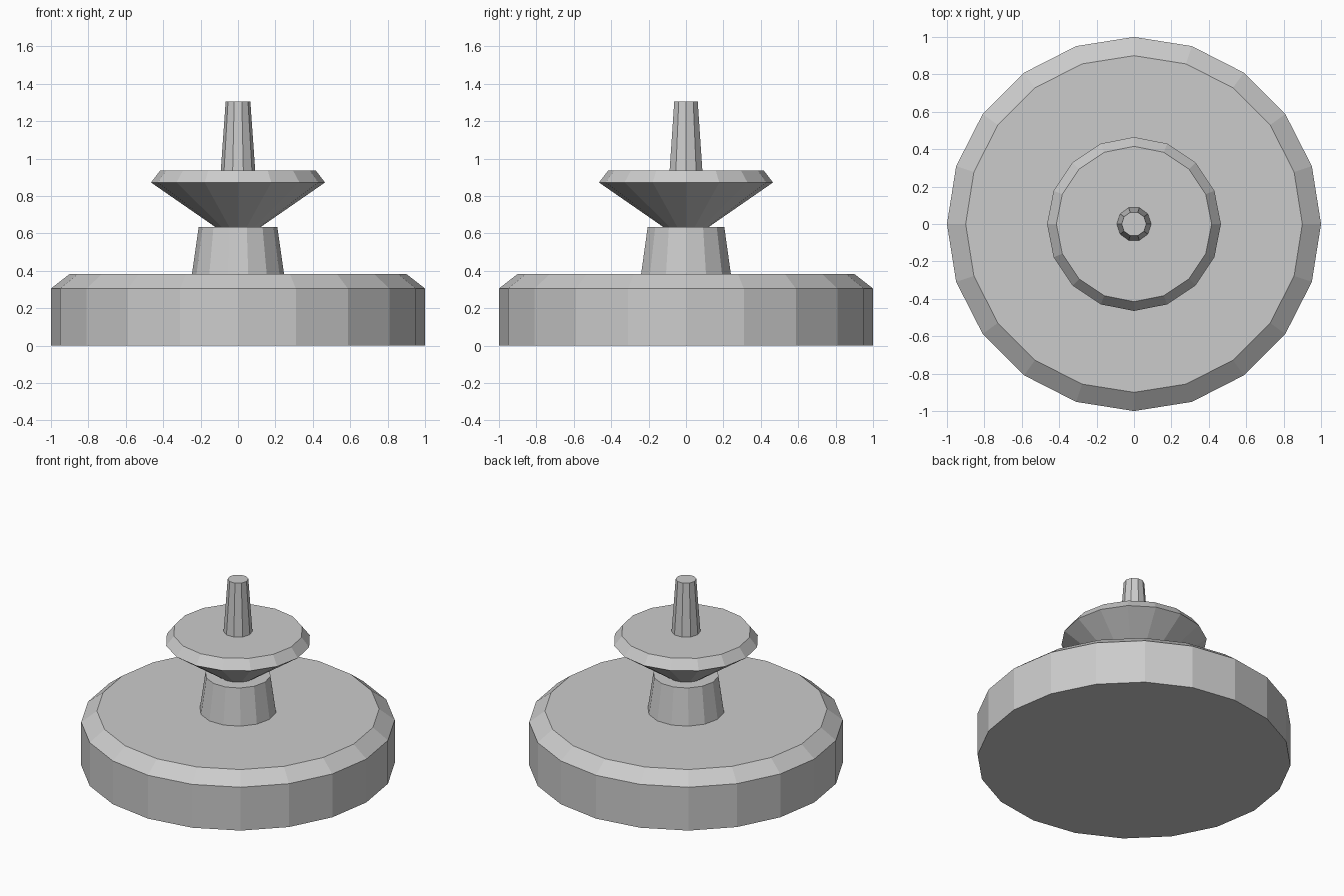
import bpy
import bmesh
from math import cos, sin, tau

cube = bpy.data.objects.get("Cube")
if cube:
    bpy.data.objects.remove(cube, do_unlink=True)

grey = bpy.data.materials.new("plain grey")
grey.use_nodes = True
colour = (0.6, 0.6, 0.6, 1)
grey.diffuse_color = colour
grey.node_tree.nodes["Principled BSDF"].inputs["Base Color"].default_value = colour


def turned(name, sides, profile):
    """Closed faceted solid from (radius, height) rings, bottom to top."""
    bm = bmesh.new()
    rings = [[bm.verts.new((r * cos(tau * i / sides), r * sin(tau * i / sides), z))
              for i in range(sides)] for r, z in profile]
    for low, high in zip(rings, rings[1:]):
        for i in range(sides):
            j = (i + 1) % sides
            bm.faces.new((low[i], low[j], high[j], high[i]))
    bm.faces.new(rings[0][::-1])
    bm.faces.new(rings[-1])
    mesh = bpy.data.meshes.new(name)
    bm.to_mesh(mesh)
    bm.free()
    mesh.materials.append(grey)
    obj = bpy.data.objects.new(name, mesh)
    bpy.context.collection.objects.link(obj)
    return obj


# Wide drum with a chamfered top rim
turned("base", 20, [(1, 0), (1, 0.305), (0.9, 0.383)])
# Tapered pedestal
turned("pedestal", 14, [(0.246, 0.383), (0.21, 0.635)])
# Flared dish with a chamfered rim
turned("dish", 16, [(0.123, 0.635), (0.465, 0.872), (0.415, 0.937)])
# Slim tapered spindle
turned("spindle", 10, [(0.092, 0.937), (0.066, 1.305)])
